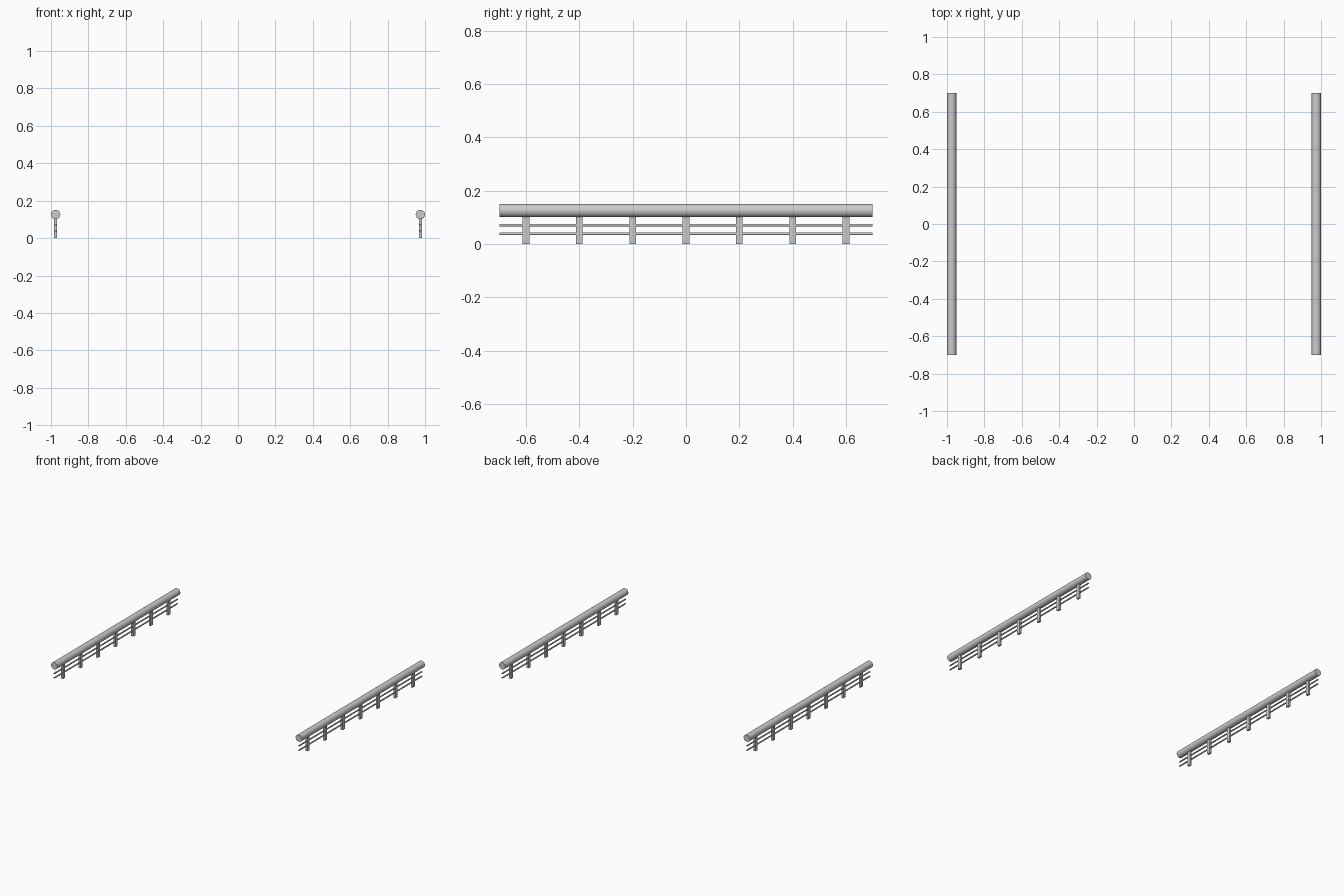
import bpy
from math import pi

if "Cube" in bpy.data.objects:
    bpy.data.objects.remove(bpy.data.objects["Cube"])

LENGTH = 1.4


def box(name, loc, size):
    bpy.ops.mesh.primitive_cube_add(size=1, location=loc)
    ob = bpy.context.object
    ob.name = name
    ob.scale = size
    bpy.ops.object.transform_apply(location=False, rotation=False, scale=True)


def bar(name, loc, radius, sides):
    bpy.ops.mesh.primitive_cylinder_add(vertices=sides, radius=radius, depth=LENGTH,
                                        location=loc, rotation=(pi / 2, 0, 0))
    ob = bpy.context.object
    ob.name = name
    bpy.ops.object.shade_smooth_by_angle(angle=pi / 6)


for side, x in (("left", -0.975), ("right", 0.975)):
    # thick round handrail
    bar(f"{side}_handrail", (x, 0, 0.126), 0.025, 32)
    # two thin rods through the posts
    for i, z in enumerate((0.039, 0.071)):
        bar(f"{side}_rod_{i + 1}", (x, 0, z), 0.005, 12)
    # seven flat posts
    for i in range(7):
        box(f"{side}_post_{i + 1}", (x, -0.6 + 0.2 * i, 0.0525), (0.015, 0.025, 0.105))
